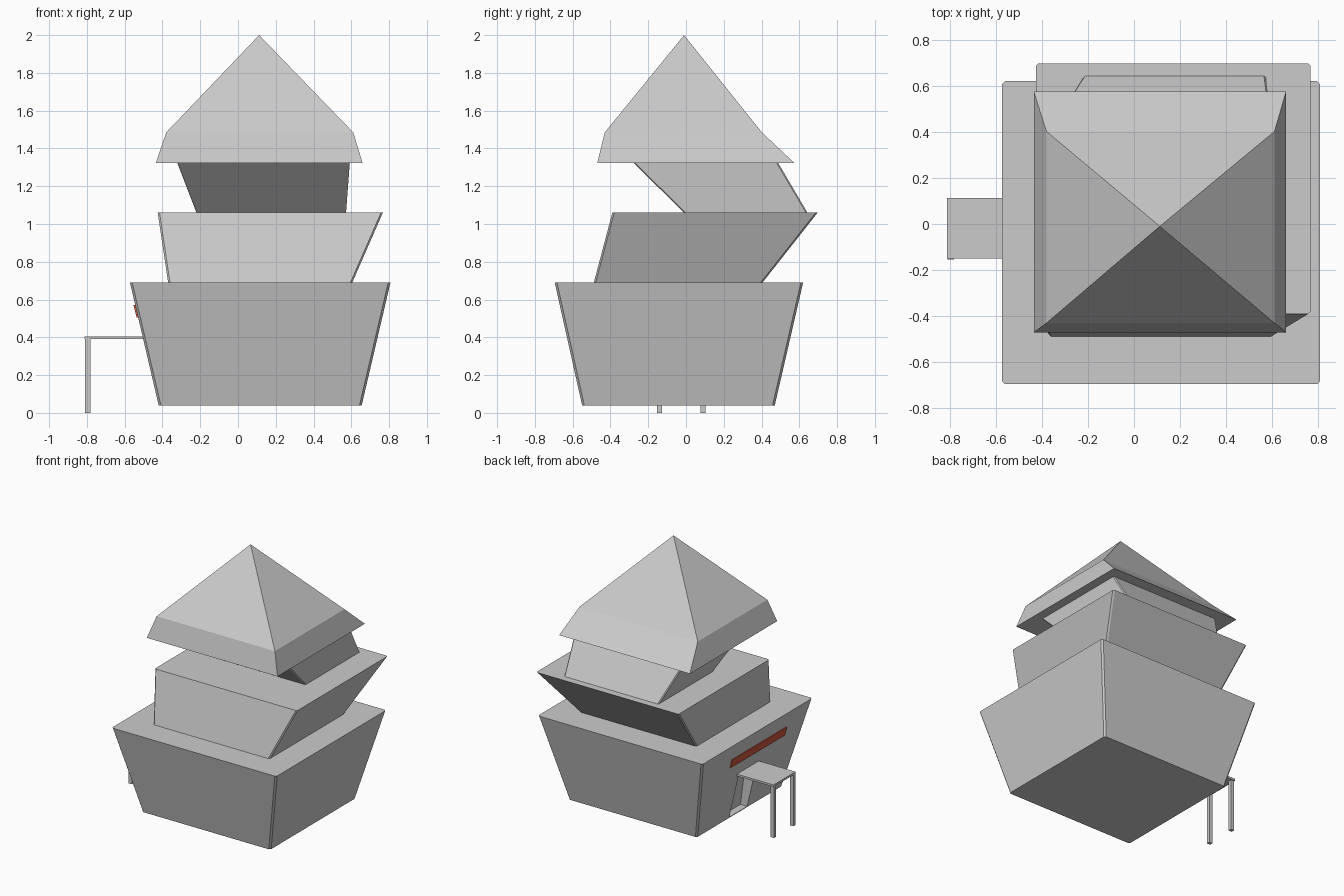
import bpy, bmesh

if "Cube" in bpy.data.objects:
    bpy.data.objects.remove(bpy.data.objects["Cube"])


def ring(bm, rect, z, c):
    """One horizontal outline; c cuts the corners."""
    x0, x1, y0, y1 = rect
    if c:
        pts = [(x0 + c, y0), (x1 - c, y0), (x1, y0 + c), (x1, y1 - c),
               (x1 - c, y1), (x0 + c, y1), (x0, y1 - c), (x0, y0 + c)]
    else:
        pts = [(x0, y0), (x1, y0), (x1, y1), (x0, y1)]
    return [bm.verts.new((x, y, z)) for x, y in pts]


def loft(name, sections, chamfer=0.0, apex=None):
    """Solid through stacked (z, rect) sections, optionally ending in a point."""
    bm = bmesh.new()
    rings = [ring(bm, rect, z, chamfer) for z, rect in sections]
    n = len(rings[0])
    bm.faces.new(rings[0][::-1])
    for a, b in zip(rings, rings[1:]):
        for i in range(n):
            j = (i + 1) % n
            bm.faces.new((a[i], a[j], b[j], b[i]))
    top = rings[-1]
    if apex:
        tip = bm.verts.new(apex)
        for i in range(n):
            bm.faces.new((top[i], top[(i + 1) % n], tip))
    else:
        bm.faces.new(top)
    mesh = bpy.data.meshes.new(name)
    bm.to_mesh(mesh)
    bm.free()
    ob = bpy.data.objects.new(name, mesh)
    bpy.context.collection.objects.link(ob)
    return ob


def box(name, rect, z0, z1):
    return loft(name, [(z0, rect), (z1, rect)])


# Three leaning storeys
ground = loft("ground_storey", [(0.04, (-0.42, 0.655, -0.55, 0.47)),
                                (0.69, (-0.572, 0.807, -0.695, 0.62))], 0.012)
loft("middle_storey", [(0.69, (-0.37, 0.605, -0.488, 0.405)),
                       (1.06, (-0.425, 0.767, -0.39, 0.697))], 0.01)
loft("upper_storey", [(1.06, (-0.22, 0.572, -0.01, 0.643)),
                      (1.325, (-0.322, 0.592, -0.28, 0.487))], 0.008)

# Roof with flared eaves
loft("roof", [(1.322, (-0.435, 0.66, -0.47, 0.575)),
              (1.485, (-0.38, 0.61, -0.43, 0.402))], apex=(0.112, -0.01, 2.0))

# Doorway recess in the left wall
cutter = loft("door_cutter", [(0.046, (-0.7, -0.365, -0.13, 0.085)),
                              (0.389, (-0.7, -0.41, -0.13, 0.085))])
cutter.hide_render = True
cutter.hide_viewport = True
cut = ground.modifiers.new("doorway", 'BOOLEAN')
cut.operation = 'DIFFERENCE'
cut.solver = 'EXACT'
cut.object = cutter

# Porch canopy on two posts
box("porch_canopy", (-0.812, -0.49, -0.15, 0.112), 0.39, 0.405)
for side, y in (("front", -0.154), ("back", 0.078)):
    box(side + "_porch_post", (-0.81, -0.782, y, y + 0.026), 0.0, 0.395)

# Plain red sign panel lying on the sloped wall
sign = loft("sign_panel", [(0.505, (-0.537, -0.52, -0.42, 0.23)),
                           (0.57, (-0.553, -0.536, -0.42, 0.23))])
red = bpy.data.materials.new("sign_red")
red.diffuse_color = (0.6, 0.1, 0.05, 1)
red.use_nodes = True
red.node_tree.nodes["Principled BSDF"].inputs["Base Color"].default_value = red.diffuse_color
sign.data.materials.append(red)
